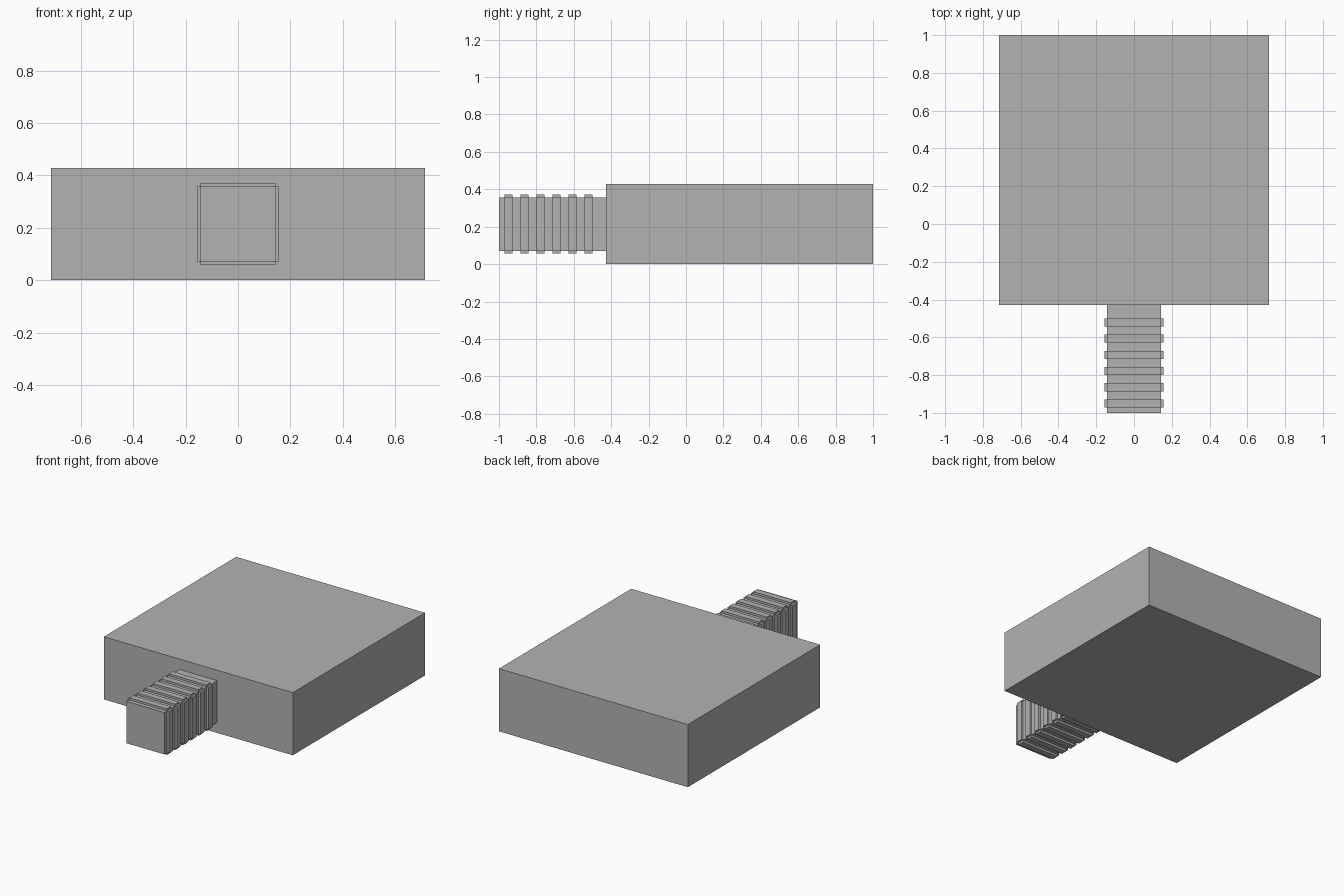
import bpy

# Remove the default cube
cube = bpy.data.objects.get("Cube")
if cube:
    bpy.data.objects.remove(cube, do_unlink=True)

U = 1 / 7          # design unit
MID_Z = 1.5 * U    # height of the connector axis
FRONT = -3 * U     # front face of the body

grey = bpy.data.materials.new("plain_grey")
grey.use_nodes = True
colour = (0.45, 0.45, 0.45, 1)
grey.diffuse_color = colour
grey.node_tree.nodes["Principled BSDF"].inputs["Base Color"].default_value = colour


def box(name, centre, size):
    bpy.ops.mesh.primitive_cube_add(size=1, location=centre)
    obj = bpy.context.object
    obj.name = name
    obj.scale = size
    bpy.ops.object.transform_apply(location=False, rotation=False, scale=True)
    obj.data.materials.append(grey)
    return obj


# Main block and the square stem at its front
box("body", (0, FRONT + 5 * U, MID_Z), (10 * U, 10 * U, 3 * U))
box("stem", (0, FRONT - 2 * U, MID_Z), (2 * U, 4 * U, 2 * U))

# Raised strips on all four sides of the stem
thick, width = 0.2 * U, 0.3 * U
for i in range(6):
    y = FRONT - (0.65 + 0.6 * i) * U
    for side, word in ((1, "left"), (-1, "right")):
        box(f"{word}_ridge_{i + 1}", (side * U, y, MID_Z), (thick, width, 2 * U))
    for side, word in ((1, "top"), (-1, "bottom")):
        box(f"{word}_ridge_{i + 1}", (0, y, MID_Z + side * U), (2 * U, width, thick))
